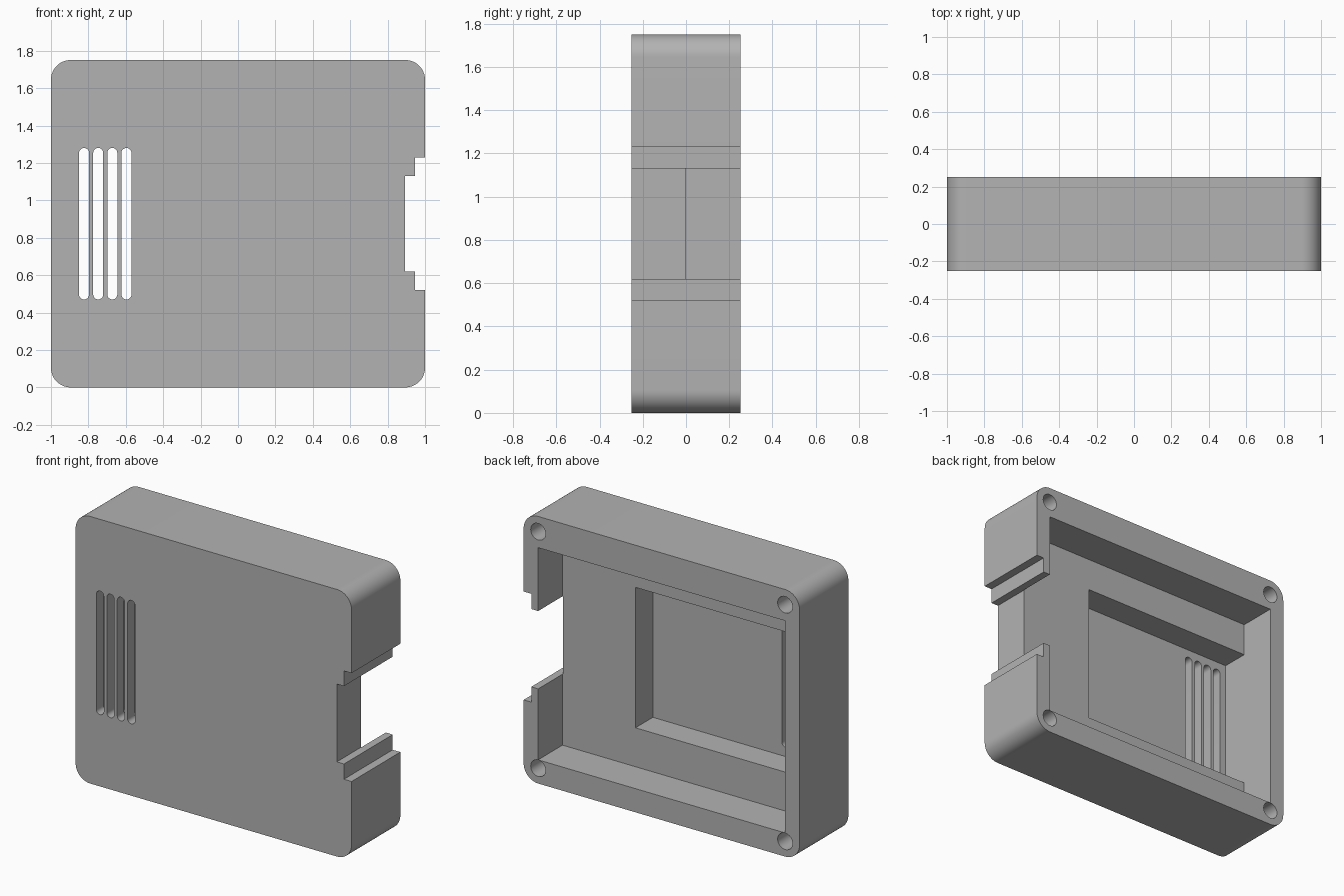
import bpy, bmesh, math
from mathutils import Vector

cube = bpy.data.objects.get("Cube")
if cube:
    bpy.data.objects.remove(cube, do_unlink=True)

HALF_DEPTH = 0.2525
HEIGHT = 1.75
MID = HEIGHT / 2

grey = bpy.data.materials.new("plain grey")
grey.use_nodes = True
grey.diffuse_color = (0.45, 0.45, 0.45, 1)
grey.node_tree.nodes["Principled BSDF"].inputs["Base Color"].default_value = (0.45, 0.45, 0.45, 1)


def arc(cx, cz, r, start, sweep, steps):
    return [(cx + r * math.cos(math.radians(start + sweep * i / steps)),
             cz + r * math.sin(math.radians(start + sweep * i / steps)))
            for i in range(steps + 1)]


def rect(x0, x1, z0, z1):
    return [(x0, z0), (x1, z0), (x1, z1), (x0, z1)]


def prism(name, outline, y0, y1):
    """Extrude an outline in the xz plane from y0 to y1."""
    bm = bmesh.new()
    base = bm.faces.new([bm.verts.new((x, y0, z)) for x, z in outline])
    out = bmesh.ops.extrude_face_region(bm, geom=[base])
    top = [v for v in out["geom"] if isinstance(v, bmesh.types.BMVert)]
    bmesh.ops.translate(bm, verts=top, vec=Vector((0, y1 - y0, 0)))
    bmesh.ops.recalc_face_normals(bm, faces=bm.faces)
    mesh = bpy.data.meshes.new(name)
    bm.to_mesh(mesh)
    bm.free()
    mesh.materials.append(grey)
    obj = bpy.data.objects.new(name, mesh)
    bpy.context.collection.objects.link(obj)
    return obj


# Case block: rounded corners, stepped notch in the left side
R, CX = 0.105, 0.895
lower_notch = [(1, 0.52), (0.945, 0.52), (0.945, 0.62), (0.893, 0.62)]
upper_notch = [(x, 2 * MID - z) for x, z in reversed(lower_notch)]
outline = (arc(CX, R, R, -90, 90, 16) + lower_notch + upper_notch
           + arc(CX, HEIGHT - R, R, 0, 90, 16)
           + arc(-CX, HEIGHT - R, R, 90, 90, 16)
           + arc(-CX, R, R, 180, 90, 16))
case = prism("case", outline, -HALF_DEPTH, HALF_DEPTH)

# Main cavity open at the back, and the deeper pocket in its floor
cutters = [
    prism("cavity_cutter", rect(-CX, CX, 0.155, 1.545), 0, 0.4),
    prism("pocket_cutter", rect(-CX, 0.366, 0.41, 1.33), -0.18, 0.1),
]

# Vent slots through the front wall
r = 0.027
for i in range(4):
    x = -0.823 + i * 0.0755
    slot = arc(x, 0.47 + r, r, 180, 180, 10) + arc(x, 1.28 - r, r, 0, 180, 10)
    cutters.append(prism("slot_cutter", slot, -0.4, -0.1))

# Blind screw holes in the back corners
for x in (-CX, CX):
    for z in (0.1, HEIGHT - 0.1):
        ring = arc(x, z, 0.054, 0, 360, 32)[:-1]
        cutters.append(prism("hole_cutter", ring, 0, 0.4))

# Carve the case and discard the cutters
bpy.ops.object.select_all(action="DESELECT")
case.select_set(True)
bpy.context.view_layer.objects.active = case
for cutter in cutters:
    cutter.hide_render = True
    mod = case.modifiers.new("cut", "BOOLEAN")
    mod.operation, mod.solver, mod.object = "DIFFERENCE", "EXACT", cutter
    bpy.ops.object.modifier_apply(modifier=mod.name)
    bpy.data.objects.remove(cutter, do_unlink=True)

bpy.ops.object.shade_smooth_by_angle(angle=math.radians(30))
